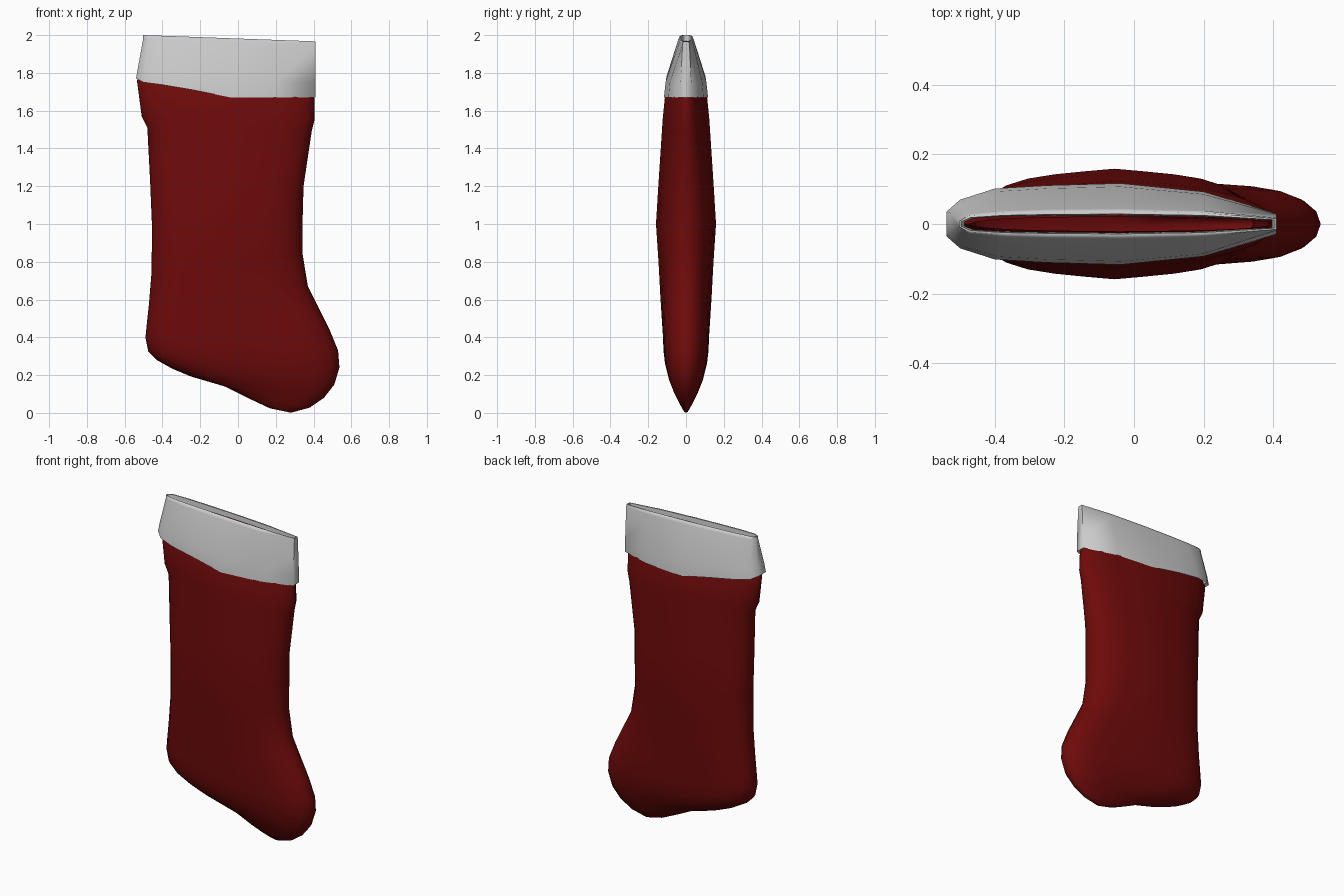
import bpy, bmesh, math

if "Cube" in bpy.data.objects:
    bpy.data.objects.remove(bpy.data.objects["Cube"])

def loft(name, rings, tip=None, color=None, angle=50):
    """Skin equal-length closed rings; optionally close the last one to a tip."""
    bm = bmesh.new()
    loops = [[bm.verts.new(p) for p in r] for r in rings]
    n = len(loops[0])
    for a, b in zip(loops, loops[1:]):
        for i in range(n):
            j = (i + 1) % n
            bm.faces.new((a[i], a[j], b[j], b[i]))
    if tip:
        t = bm.verts.new(tip)
        for i in range(n):
            bm.faces.new((loops[-1][i], loops[-1][(i + 1) % n], t))
    bmesh.ops.recalc_face_normals(bm, faces=bm.faces)
    me = bpy.data.meshes.new(name)
    bm.to_mesh(me)
    bm.free()
    ob = bpy.data.objects.new(name, me)
    bpy.context.collection.objects.link(ob)
    if color:
        mat = bpy.data.materials.new(name)
        mat.diffuse_color = color
        mat.use_nodes = True
        mat.node_tree.nodes["Principled BSDF"].inputs["Base Color"].default_value = mat.diffuse_color
        me.materials.append(mat)
    bpy.context.view_layer.objects.active = ob
    ob.select_set(True)
    bpy.ops.object.shade_smooth_by_angle(angle=math.radians(angle))
    ob.select_set(False)
    return ob

def lens_ring(xl, zl, xr, zr, depth, p, taper, n=28):
    """Flattened ring between a left and a right outline point."""
    pts = []
    for i in range(n):
        a = 2 * math.pi * i / n
        u = -math.cos(a)
        v = math.sqrt(max(0, 1 - abs(u) ** p)) * (1 - taper * abs(u))
        s = (u + 1) / 2
        y = depth * v * (-1 if i < n / 2 else 1)
        pts.append((xl + (xr - xl) * s, y, zl + (zr - zl) * s))
    return pts

# Stocking: left x, z, right x, z, half depth, squareness, taper to the edges
body = [
    (-.470, 1.970, .390, 1.945, .021, 4, .2),
    (-.525, 1.780, .400, 1.690, .094, 4, .35),
    (-.535, 1.760, .405, 1.660, .108, 4, .33),
    (-.510, 1.570, .405, 1.550, .123, 4, .28),
    (-.480, 1.510, .390, 1.490, .127, 4, .25),
    (-.465, 1.220, .347, 1.200, .146, 5, .22),
    (-.455, 0.980, .342, 1.020, .159, 5, .22),
    (-.458, 0.740, .342, 0.840, .145, 5, .18),
    (-.472, 0.570, .370, 0.670, .136, 5, .15),
    (-.482, 0.480, .420, 0.570, .130, 5, .12),
    (-.490, 0.400, .485, 0.440, .123, 5, .08),
    (-.475, 0.325, .530, 0.330, .119, 5, .07),
    (-.430, 0.280, .537, 0.240, .111, 5, .07),
    (-.350, 0.235, .510, 0.150, .093, 5, .07),
    (-.250, 0.193, .455, 0.080, .068, 5, .1),
    (-.070, 0.140, .380, 0.028, .040, 4, .1),
    (0.050, 0.080, .280, 0.001, .018, 3, .1),
]
loft("stocking_body", [lens_ring(*r) for r in body],
     tip=(.17, 0, .024), color=(.155, .003, .003, 1))

def cuff_ring(half):
    """Mirror a half outline (x, y, z) across the y = 0 plane."""
    return [(x, -y, z) for x, y, z in half] + [(x, y, z) for x, y, z in reversed(half)]

# Cuff: folded sheet running from the lower hem over the rim
hem = [(-.54, .035, 1.770), (-.50, .070, 1.750), (-.40, .102, 1.737),
       (-.25, .111, 1.712), (-.04, .117, 1.670), (.20, .093, 1.670), (.41, .030, 1.670)]
rim_y = [.010, .028, .038, .042, .044, .038, .018]
rim_x = [-.502, -.475, -.38, -.25, -.04, .20, .41]

def rim(k, drop, inset):
    return [(-.04 + (x + .04) * inset, y * k, 2.0 - drop - .033 * (x + .5) / .91)
            for x, y in zip(rim_x, rim_y)]

outer = rim(1.0, .018, 1)
belly = [(a[0] + (b[0] - a[0]) * .28, a[1] + (b[1] - a[1]) * .13, a[2] + (b[2] - a[2]) * .28)
         for a, b in zip(hem, outer)]
under = [(-.04 + (x + .04) * .97, y * .88, z + .012) for x, y, z in hem]
loft("cuff", [cuff_ring(h) for h in
              (under, hem, belly, outer, rim(.85, 0, 1), rim(.65, 0, .99), rim(.58, .035, .97))],
     angle=75)
